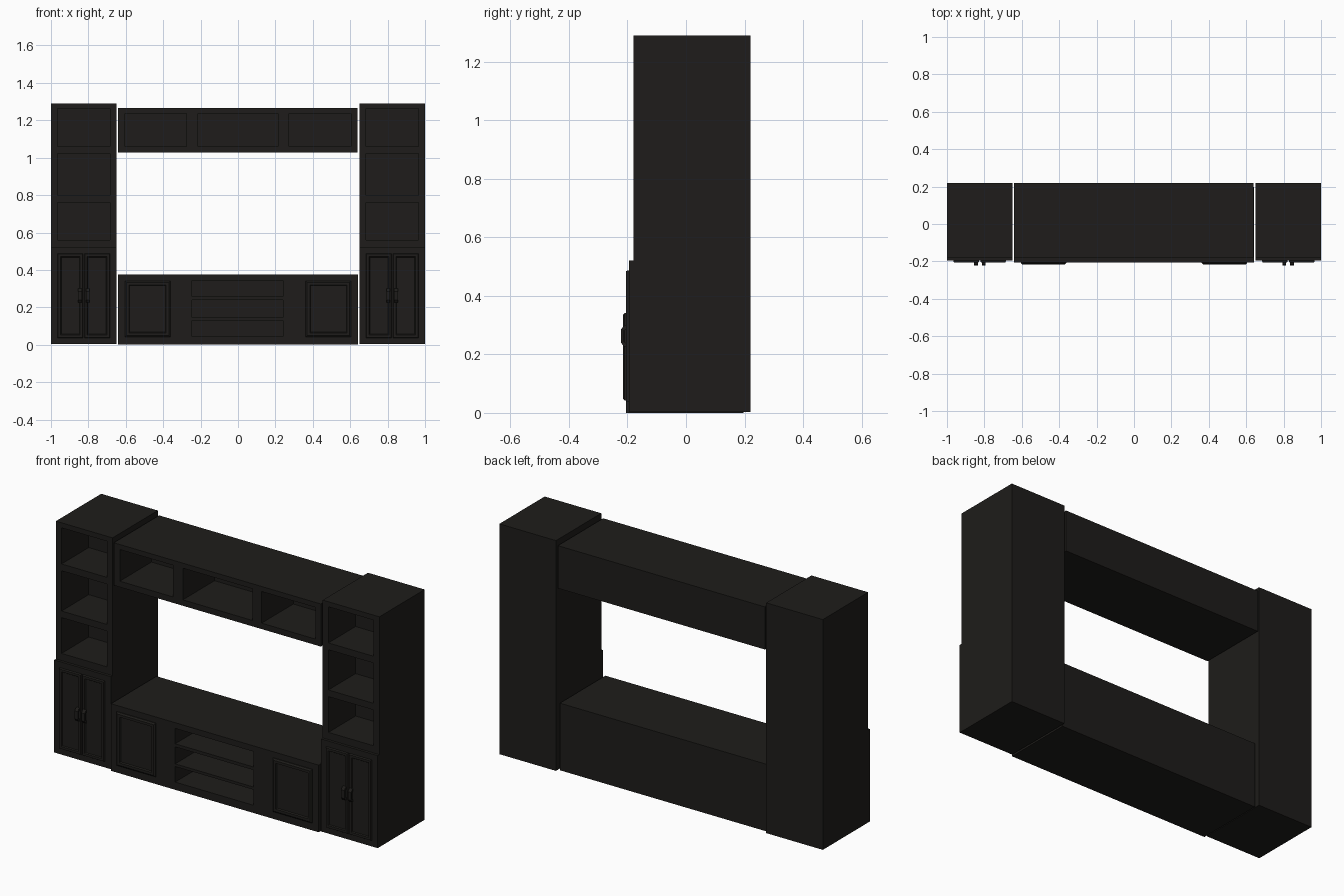
import bpy, bmesh

if "Cube" in bpy.data.objects:
    bpy.data.objects.remove(bpy.data.objects["Cube"])

wood = bpy.data.materials.new("dark_wood")
wood.diffuse_color = (0.013, 0.012, 0.0105, 1)
wood.use_nodes = True
wood.node_tree.nodes["Principled BSDF"].inputs["Base Color"].default_value = wood.diffuse_color


def make(name, bm):
    bmesh.ops.recalc_face_normals(bm, faces=bm.faces)
    me = bpy.data.meshes.new(name)
    bm.to_mesh(me)
    bm.free()
    me.materials.append(wood)
    ob = bpy.data.objects.new(name, me)
    bpy.context.collection.objects.link(ob)
    return ob


def prism(bm, profile, x0, x1):
    """Extrude a closed (y, z) profile from x0 to x1."""
    face = bm.faces.new([bm.verts.new((x0, y, z)) for y, z in profile])
    ext = bmesh.ops.extrude_face_region(bm, geom=[face])
    verts = [g for g in ext["geom"] if isinstance(g, bmesh.types.BMVert)]
    bmesh.ops.translate(bm, verts=verts, vec=(x1 - x0, 0, 0))


def rect(y0, y1, z0, z1):
    return [(y0, z0), (y1, z0), (y1, z1), (y0, z1)]


def cabinet(name, profile, x0, x1, niches, y_back):
    """Solid body with open compartments (x0, x1, z0, z1) cut from the front."""
    bm = bmesh.new()
    prism(bm, profile, x0, x1)
    body = make(name, bm)
    bm = bmesh.new()
    for a, b, c, d in niches:
        prism(bm, rect(-0.4, y_back, c, d), a, b)
    cutter = make(name + "_cutter", bm)
    cutter.hide_render = True
    mod = body.modifiers.new("niches", 'BOOLEAN')
    mod.operation = 'DIFFERENCE'
    mod.solver = 'EXACT'
    mod.object = cutter
    bpy.context.view_layer.objects.active = body
    bpy.ops.object.modifier_apply(modifier=mod.name)
    bpy.data.objects.remove(cutter)


def door(name, x0, x1, z0, z1, y, depth, chamfer, frame, recess):
    """Panel door: chamfered outer edge, flat frame, sunken centre."""
    bm = bmesh.new()
    steps = [(0, y), (0, y - depth * 0.5), (chamfer, y - depth),
             (frame, y - depth), (frame + 0.004, y - depth + recess)]
    rings = []
    for i, yy in steps:
        rings.append([bm.verts.new(p) for p in (
            (x0 + i, yy, z0 + i), (x1 - i, yy, z0 + i),
            (x1 - i, yy, z1 - i), (x0 + i, yy, z1 - i))])
    for a, b in zip(rings, rings[1:]):
        for k in range(4):
            n = (k + 1) % 4
            bm.faces.new((a[k], a[n], b[n], b[k]))
    bm.faces.new(rings[-1])
    bm.faces.new(rings[0])
    make(name, bm)


def handle(name, x, y):
    """Bent pull handle standing off the door."""
    bm = bmesh.new()
    prism(bm, [(y, 0.225), (y - 0.009, 0.228), (y - 0.018, 0.24), (y - 0.018, 0.285),
               (y - 0.009, 0.297), (y, 0.30), (y, 0.287), (y - 0.010, 0.28),
               (y - 0.010, 0.245), (y, 0.238)], x - 0.01, x + 0.01)
    make(name, bm)


for side, s in (("left", -1), ("right", 1)):
    def span(a, b):
        return sorted((s * a, s * b))

    # Side tower: three open shelves above a slightly deeper base
    profile = [(-0.195, 0.003), (0.22, 0.003), (0.22, 1.29),
               (-0.18, 1.29), (-0.18, 0.52), (-0.195, 0.52)]
    n = span(0.685, 0.965)
    cabinet(side + "_tower", profile, *span(0.65, 1.0),
            [(*n, 1.06, 1.262), (*n, 0.797, 1.022), (*n, 0.56, 0.76)], 0.06)

    # Tower double doors with handles
    for part, a, b, hx in (("outer", 0.828, 0.965, 0.845), ("inner", 0.685, 0.822, 0.803)):
        door(f"{side}_tower_{part}_door", *span(a, b), 0.037, 0.487,
             -0.195, 0.01, 0.003, 0.016, 0.006)
        handle(f"{side}_tower_{part}_handle", s * hx, -0.204)

    # Console door
    door(side + "_console_door", *span(0.362, 0.605), 0.042, 0.342,
         -0.203, 0.013, 0.008, 0.022, 0.008)

# Low console with three media slots
cabinet("console", rect(-0.205, 0.197, 0, 0.375), -0.642, 0.642,
        [(-0.245, 0.24, a, b) for a, b in ((0.043, 0.13), (0.145, 0.24), (0.257, 0.343))], 0.06)

# Upper bridge with three open compartments
cabinet("bridge", rect(-0.18, 0.22, 1.027, 1.265), -0.642, 0.638,
        [(a, b, 1.06, 1.237) for a, b in ((-0.605, -0.275), (-0.215, 0.215), (0.272, 0.605))], 0.1)
